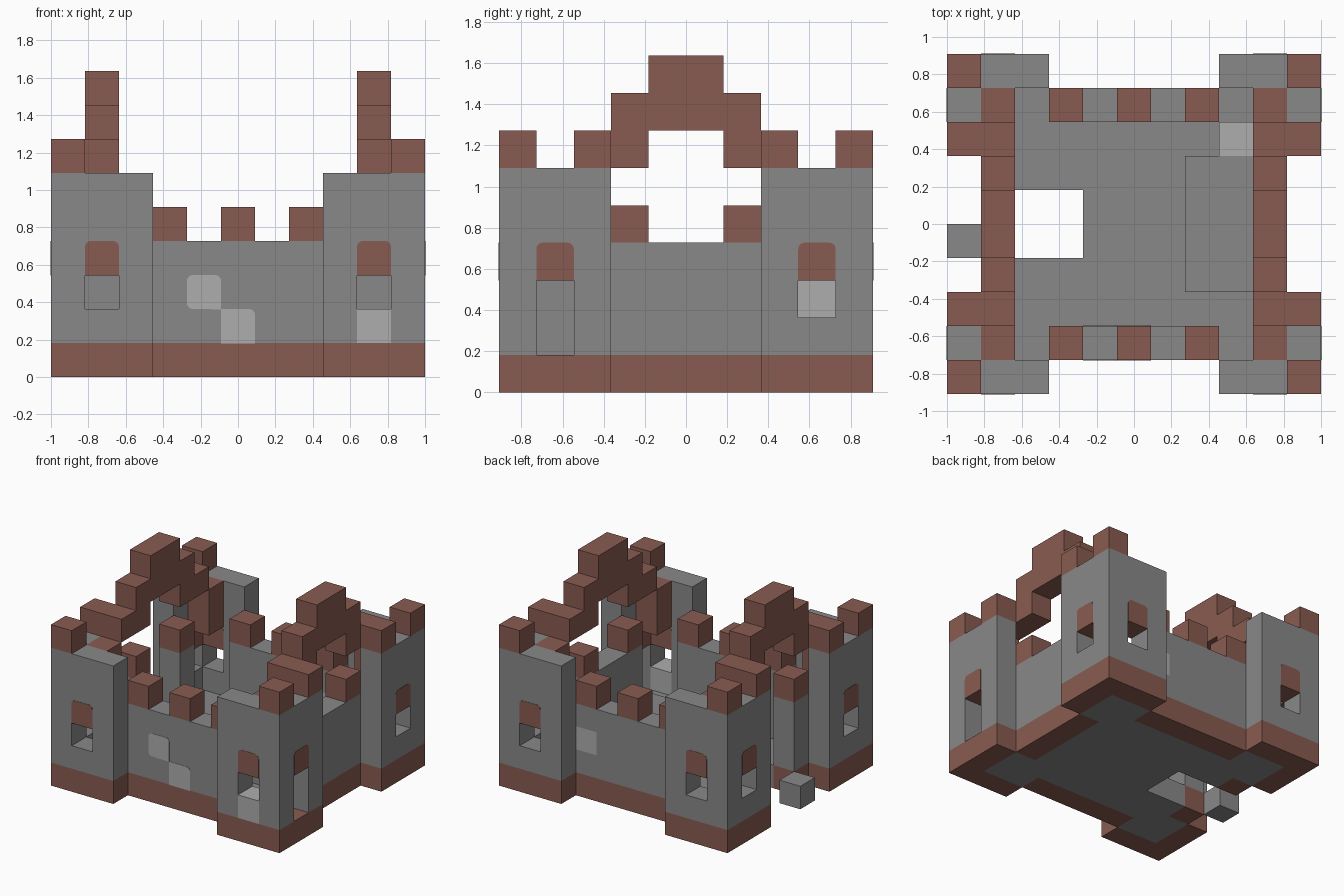
import bpy, bmesh, math
from mathutils import Vector

if "Cube" in bpy.data.objects:
    bpy.data.objects.remove(bpy.data.objects["Cube"], do_unlink=True)

U = 2 / 11                      # edge of one building block
NX, NY = 11, 10                 # footprint in blocks


def material(name, rgb):
    m = bpy.data.materials.new(name)
    m.use_nodes = True
    m.diffuse_color = (*rgb, 1)
    m.node_tree.nodes["Principled BSDF"].inputs["Base Color"].default_value = (*rgb, 1)
    return m


MATS = {
    "stone": material("grey_stone", (0.25, 0.25, 0.25)),
    "brick": material("red_brick", (0.25, 0.105, 0.082)),
    "pale": material("pale_stone", (0.42, 0.42, 0.42)),
}
KEYS = list(MATS)
cells = {}                      # block position -> (part, colour)


def world(x, y, z):
    return Vector((x - NX / 2, y - NY / 2, z)) * U


def put(part, colour, xs, ys, zs):
    for x in xs:
        for y in ys:
            for z in zs:
                cells[x, y, z] = (part, colour)


def remove(xs, ys, zs):
    for x in xs:
        for y in ys:
            for z in zs:
                cells.pop((x, y, z), None)


def new_object(name, bm, mats):
    mesh = bpy.data.meshes.new(name)
    bm.to_mesh(mesh)
    bm.free()
    for m in mats:
        mesh.materials.append(m)
    ob = bpy.data.objects.new(name, mesh)
    bpy.context.collection.objects.link(ob)
    return ob


def build_part(part):
    """Mesh the exposed faces of every block in a part."""
    bm = bmesh.new()
    for cell, (owner, colour) in cells.items():
        if owner != part:
            continue
        centre = Vector(cell) + Vector((0.5, 0.5, 0.5))
        for axis in range(3):
            for sign in (-1, 1):
                n = [0, 0, 0]
                n[axis] = sign
                if tuple(c + d for c, d in zip(cell, n)) in cells:
                    continue
                n = Vector(n)
                a = Vector((n.y, n.z, n.x))
                b = n.cross(a)
                corners = [centre + (n + i * a + j * b) / 2
                           for i, j in ((-1, -1), (1, -1), (1, 1), (-1, 1))]
                face = bm.faces.new([bm.verts.new(world(*c)) for c in corners])
                face.material_index = KEYS.index(colour)
    bmesh.ops.remove_doubles(bm, verts=bm.verts, dist=U / 100)
    new_object(part, bm, MATS.values())


def rounded_stone(name, colour, cell, axis, rounded, radius=0.17):
    """Stone set through a wall along x or y; rounded lists its soft corners."""
    lip = 0.012
    x, y, z = cell
    bm = bmesh.new()
    outline = []
    for i, (u, v) in enumerate(((0, 0), (1, 0), (1, 1), (0, 1))):
        if i in rounded:
            cu, cv = abs(u - radius), abs(v - radius)
            for k in range(5):
                t = math.radians(180 + 90 * i + 22.5 * k)
                outline.append((cu + radius * math.cos(t), cv + radius * math.sin(t)))
        else:
            outline.append((u, v - lip if v == 0 else v))

    def place(u, v, depth):
        return world(x + u, y + depth, z + v) if axis == "y" else world(x + depth, y + u, z + v)

    rings = [[bm.verts.new(place(u, v, d)) for u, v in outline] for d in (-lip, 1 + lip)]
    for ring in rings:
        bm.faces.new(ring)
    for k in range(len(outline)):
        j = (k + 1) % len(outline)
        bm.faces.new((rings[0][k], rings[0][j], rings[1][j], rings[1][k]))
    bmesh.ops.recalc_face_normals(bm, faces=bm.faces)
    new_object(name, bm, [MATS[colour]])


# Floor with a broken opening by the gate
put("floor", "stone", range(1, 10), range(1, 9), [0])
remove((2, 3), (4, 5), [0])

# Curtain walls on a brick footing, with merlons
for name, y in (("front", 1), ("back", 8)):
    put(name + "_wall", "stone", range(3, 8), [y], range(4))
    put(name + "_wall", "brick", range(3, 8), [y], [0])
    put(name + "_merlons", "brick", (3, 5, 7), [y], [4])
for name, x in (("right", 1), ("left", 9)):
    put(name + "_wall", "stone", [x], range(3, 7), range(4))
    put(name + "_wall", "brick", [x], range(3, 7), [0])
    put(name + "_merlons", "brick", [x], (3, 6), [4])

# Open gate in one side wall, doorstep outside
remove([1], (4, 5), range(4))
put("doorstep", "stone", [0], [4], [0])

# Corner towers: two outer walls each, with windows and brick caps
lintels = []
for side, mx in (("right", lambda x: x), ("left", lambda x: NX - 1 - x)):
    for end, my in (("front", lambda y: y), ("back", lambda y: NY - 1 - y)):
        tower = f"{end}_{side}_tower"
        for xs, ys in ((range(3), [0]), ([0], range(3))):
            wx, wy = [mx(x) for x in xs], [my(y) for y in ys]
            put(tower, "stone", wx, wy, range(1, 6))
            put(tower, "brick", wx, wy, [0])
        remove([mx(1)], [my(0)], [2])
        remove([mx(0)], [my(1)], [2])
        lintels += [((mx(1), my(0), 3), "y", tower), ((mx(0), my(1), 3), "x", tower)]
        put(tower + "_cap", "brick", [mx(0)], [my(0)], [6])
        put(tower + "_cap", "brick", [mx(0)], [my(2)], [6])

    # Stepped brick arch between the towers of this side
    arch = side + "_arch"
    for ys, zs in (((1, 8), (4, 5)), ((2, 7), [6]), ((3, 6), (6, 7)), ((4, 5), (7, 8))):
        put(arch, "brick", [mx(1)], ys, zs)

# Taller window opening and odd pale blocks
remove([9 + 1], [1], [1])
put("front_left_tower", "pale", [9], [0], [1])
put("back_wall", "pale", [7], [8], [2])

# Inner platform and its pale step
put("platform", "stone", (7, 8), range(3, 7), [1])
put("platform_step", "pale", [8], [7], [1])

for part in dict.fromkeys(owner for owner, _ in cells.values()):
    build_part(part)

# Round-topped brick lintels over the windows
for cell, axis, tower in lintels:
    rounded_stone(f"{tower}_lintel_{axis}", "brick", cell, axis, (2, 3))

# Pale stones in the front wall
rounded_stone("upper_pale_stone", "pale", (4, 1, 2), "y", (0, 2, 3))
rounded_stone("lower_pale_stone", "pale", (5, 1, 1), "y", (2,))
